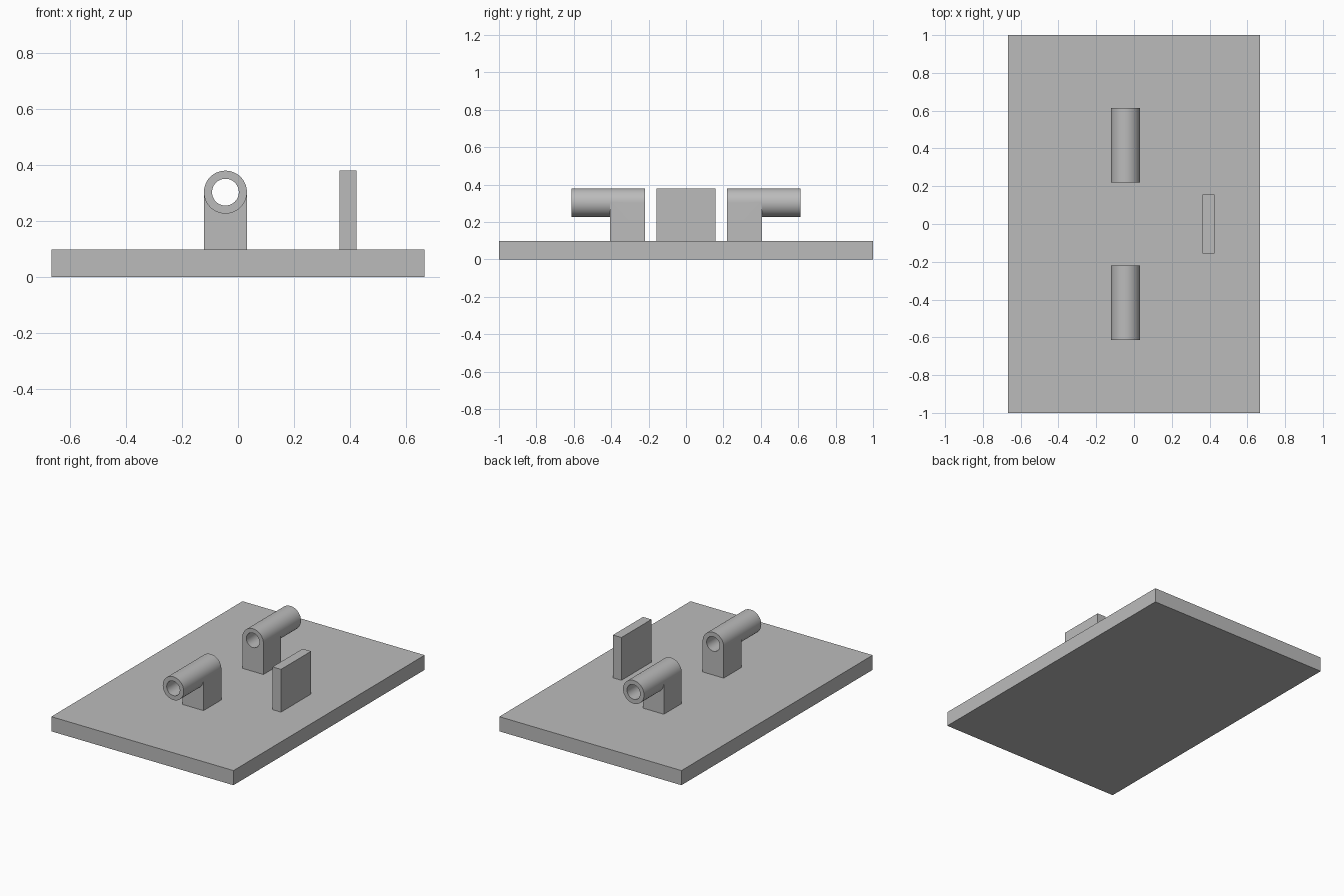
import bpy, bmesh, math

if "Cube" in bpy.data.objects:
    bpy.data.objects.remove(bpy.data.objects["Cube"])

grey = bpy.data.materials.new("plain grey")
grey.use_nodes = True
colour = (0.5, 0.5, 0.5, 1)
grey.diffuse_color = colour
grey.node_tree.nodes["Principled BSDF"].inputs["Base Color"].default_value = colour

BASE_TOP, TOP = 0.097, 0.38


def finish(bm, name):
    bmesh.ops.recalc_face_normals(bm, faces=bm.faces)
    mesh = bpy.data.meshes.new(name)
    bm.to_mesh(mesh)
    bm.free()
    obj = bpy.data.objects.new(name, mesh)
    mesh.materials.append(grey)
    bpy.context.collection.objects.link(obj)
    return obj


def box(name, x0, x1, y0, y1, z0, z1):
    bm = bmesh.new()
    bmesh.ops.create_cube(bm, size=1)
    for v in bm.verts:
        v.co.x = x0 if v.co.x < 0 else x1
        v.co.y = y0 if v.co.y < 0 else y1
        v.co.z = z0 if v.co.z < 0 else z1
    return finish(bm, name)


def bracket(name, side):
    """Tube whose inner half stands on a web, the bore running right through."""
    n, half = 48, 24
    cx, outer_r, bore_r = -0.045, 0.077, 0.048
    cz = TOP - outer_r
    inner_y, web_y, end_y = 0.22 * side, 0.406 * side, 0.613 * side
    bm = bmesh.new()

    def ring(r, y):
        angles = [2 * math.pi * i / n for i in range(n)]
        return [bm.verts.new((cx + r * math.cos(a), y, cz + r * math.sin(a))) for a in angles]

    def feet(y):
        return [bm.verts.new((cx + s * outer_r, y, BASE_TOP)) for s in (1, -1)]

    def bridge(a, b, start, stop):
        for i in range(start, stop):
            j = (i + 1) % n
            bm.faces.new((a[i], a[j], b[j], b[i]))

    # Only the upper half of the inner outer-ring is needed
    out0, out1, out2 = (ring(outer_r, y) for y in (inner_y, web_y, end_y))
    bore0, bore2 = ring(bore_r, inner_y), ring(bore_r, end_y)
    foot0, foot1 = feet(inner_y), feet(web_y)

    # Tube skin, bore and end caps
    bridge(out0, out1, 0, half)
    bridge(out1, out2, 0, n)
    bridge(bore0, bore2, 0, n)
    bridge(out2, bore2, 0, n)
    bridge(out0, bore0, 0, half)

    # Web end faces, sides and foot
    bm.faces.new([out0[half]] + bore0[half:] + [bore0[0], out0[0]] + foot0)
    bm.faces.new(out1[half:] + [out1[0]] + foot1)
    bm.faces.new((out0[0], out1[0], foot1[0], foot0[0]))
    bm.faces.new((out0[half], out1[half], foot1[1], foot0[1]))
    bm.faces.new(foot0 + foot1[::-1])
    bmesh.ops.delete(bm, geom=[v for v in bm.verts if not v.link_faces], context="VERTS")

    obj = finish(bm, name)
    bpy.ops.object.select_all(action="DESELECT")
    obj.select_set(True)
    bpy.context.view_layer.objects.active = obj
    bpy.ops.object.shade_smooth_by_angle(angle=math.radians(30))


box("base_plate", -0.667, 0.667, -1, 1, 0, BASE_TOP)
box("upright_stop", 0.363, 0.425, -0.157, 0.157, BASE_TOP, TOP)
bracket("front_tube_bracket", -1)
bracket("back_tube_bracket", 1)
